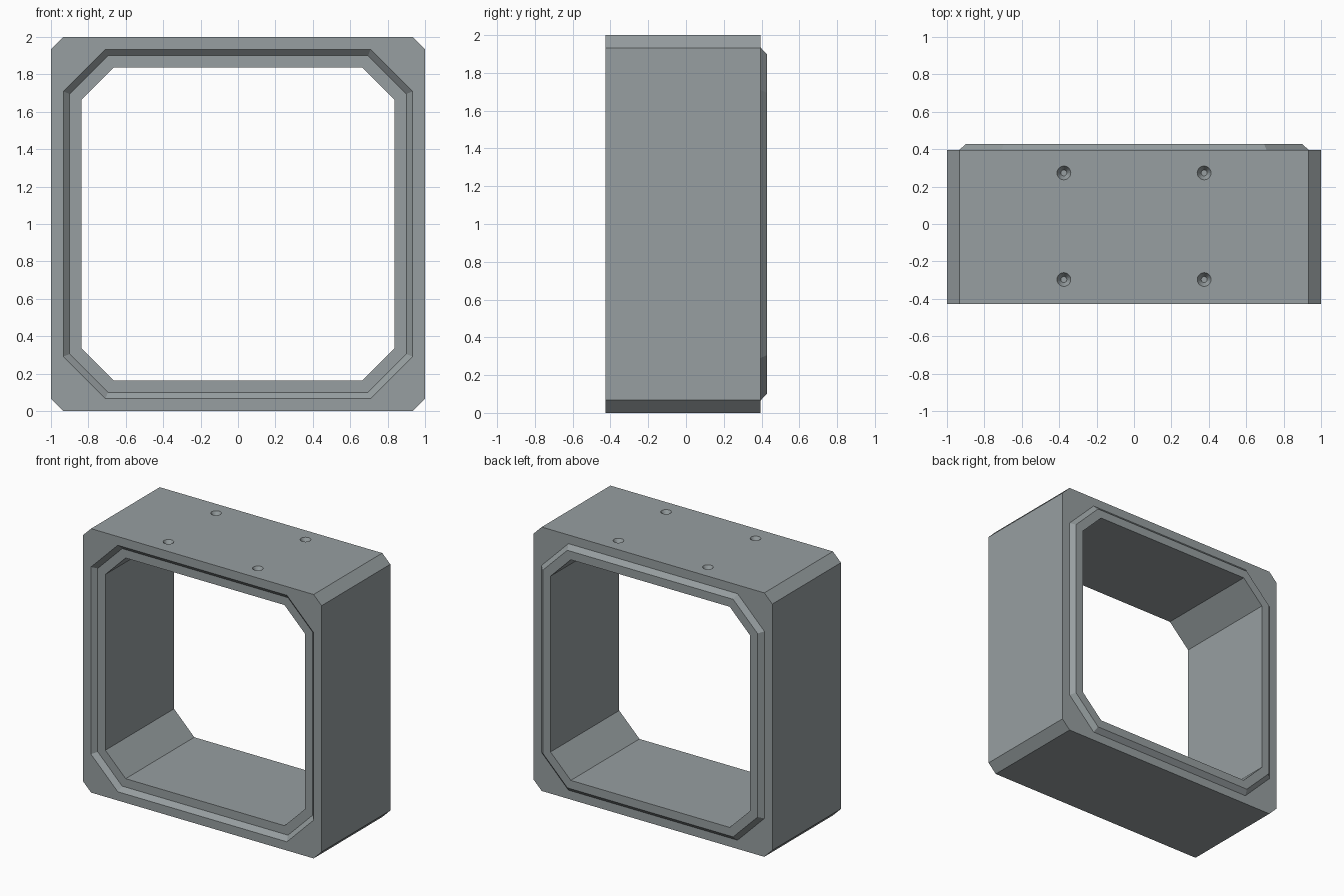
import bpy, bmesh
from mathutils import Matrix

if "Cube" in bpy.data.objects:
    bpy.data.objects.remove(bpy.data.objects["Cube"])

concrete = bpy.data.materials.new("concrete grey")
concrete.diffuse_color = (0.31, 0.345, 0.355, 1)
concrete.use_nodes = True
concrete.node_tree.nodes["Principled BSDF"].inputs["Base Color"].default_value = concrete.diffuse_color


def make_object(name, bm):
    bmesh.ops.recalc_face_normals(bm, faces=bm.faces)
    mesh = bpy.data.meshes.new(name)
    bm.to_mesh(mesh)
    bm.free()
    mesh.materials.append(concrete)
    ob = bpy.data.objects.new(name, mesh)
    bpy.context.collection.objects.link(ob)
    return ob


def octagon(bm, half, chamfer, y):
    a, b = half, half - chamfer
    pts = [(a, b), (b, a), (-b, a), (-a, b), (-a, -b), (-b, -a), (b, -a), (a, -b)]
    return [bm.verts.new((x, y, z + 1)) for x, z in pts]


# Box frame: octagonal rings swept outside, over the back tongue,
# through the opening and out of the front socket recess
FRONT, BACK, LIP = -0.427, 0.395, 0.033
sections = [
    (1.0, 0.067, FRONT), (1.0, 0.067, BACK),
    (0.934, 0.225, BACK), (0.90, 0.205, BACK + LIP),
    (0.836, 0.17, BACK + LIP), (0.836, 0.17, FRONT + LIP),
    (0.90, 0.205, FRONT + LIP), (0.934, 0.225, FRONT),
]
bm = bmesh.new()
rings = [octagon(bm, *s) for s in sections]
for i, ring in enumerate(rings):
    nxt = rings[(i + 1) % len(rings)]
    for j in range(8):
        k = (j + 1) % 8
        bm.faces.new((ring[j], ring[k], nxt[k], nxt[j]))
frame = make_object("box_frame", bm)

# Four tapered lifting sockets in the top
R_TOP, R_BOTTOM, DEPTH, OVER = 0.037, 0.016, 0.036, 0.01
slope = (R_TOP - R_BOTTOM) / DEPTH
bm = bmesh.new()
for x in (-0.375, 0.375):
    for y in (-0.297, 0.273):
        bmesh.ops.create_cone(
            bm, cap_ends=True, segments=20,
            radius1=R_BOTTOM, radius2=R_TOP + slope * OVER, depth=DEPTH + OVER,
            matrix=Matrix.Translation((x, y, 2 + (OVER - DEPTH) / 2)))
cutter = make_object("socket_cutter", bm)
cutter.hide_render = True

cut = frame.modifiers.new("lifting sockets", 'BOOLEAN')
cut.operation = 'DIFFERENCE'
cut.solver = 'EXACT'
cut.object = cutter
bpy.context.view_layer.objects.active = frame
frame.select_set(True)
bpy.ops.object.modifier_apply(modifier=cut.name)
bpy.data.objects.remove(cutter)
